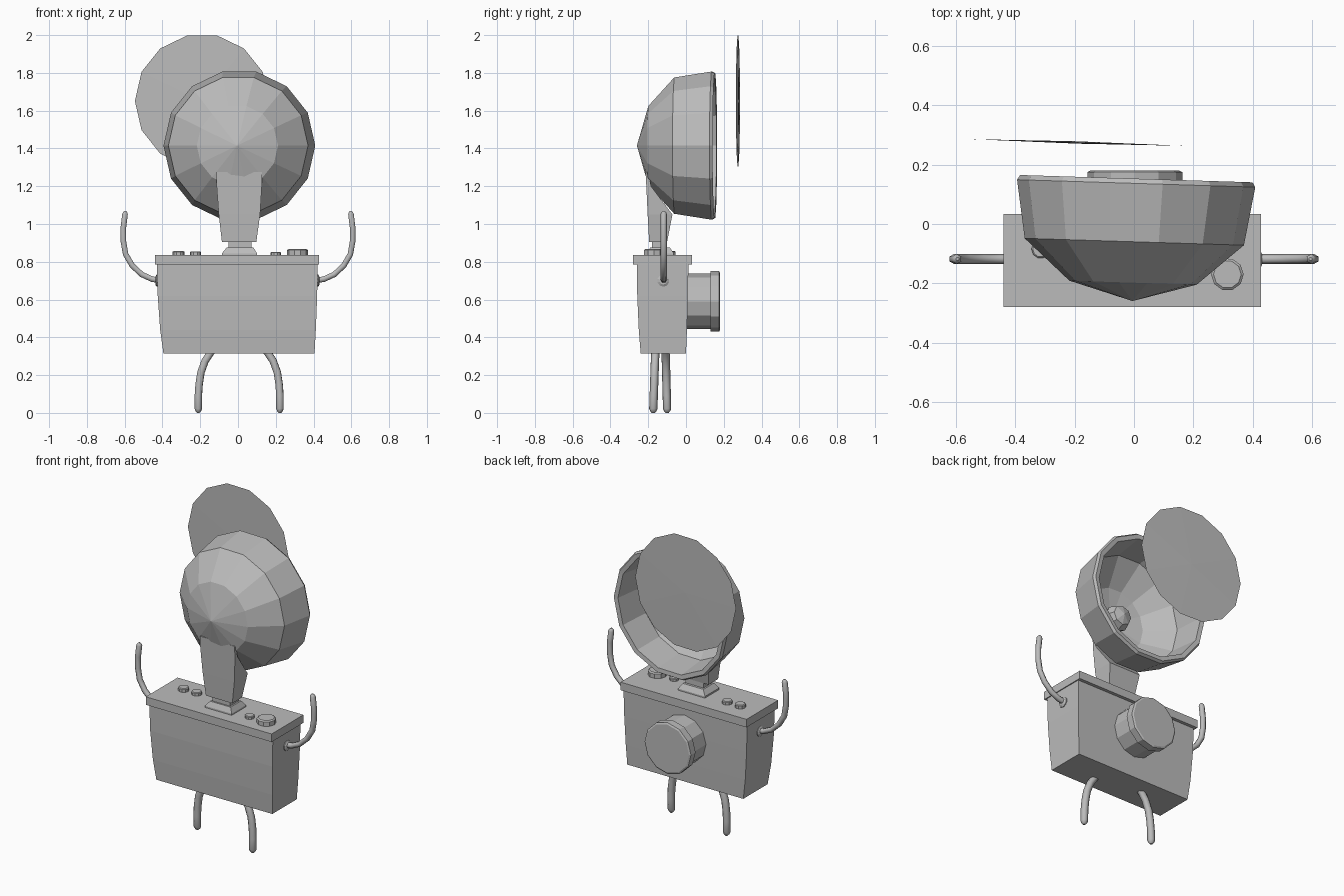
import bpy, bmesh, math
from mathutils import Matrix, Vector

if "Cube" in bpy.data.objects:
    bpy.data.objects.remove(bpy.data.objects["Cube"], do_unlink=True)

grey = bpy.data.materials.new("plain grey")
grey.use_nodes = True
grey.diffuse_color = (0.5, 0.5, 0.5, 1)
grey.node_tree.nodes["Principled BSDF"].inputs["Base Color"].default_value = (0.5, 0.5, 0.5, 1)

# Rotations that turn a lathe's z axis onto another axis
TO_Y = Matrix.Rotation(math.radians(-90), 4, "X")
TO_X = Matrix.Rotation(math.radians(90), 4, "Y")
UP = Matrix.Identity(4)


def finish(name, bm):
    bmesh.ops.recalc_face_normals(bm, faces=bm.faces[:])
    mesh = bpy.data.meshes.new(name)
    bm.to_mesh(mesh)
    bm.free()
    mesh.materials.append(grey)
    obj = bpy.data.objects.new(name, mesh)
    bpy.context.collection.objects.link(obj)
    return obj


def skin(bm, rings):
    """Join neighbouring rings with quads, or triangles at a single point."""
    for a, b in zip(rings, rings[1:]):
        n = max(len(a), len(b))
        for i in range(n):
            j = (i + 1) % n
            if len(a) == 1:
                bm.faces.new((a[0], b[i], b[j]))
            elif len(b) == 1:
                bm.faces.new((a[i], a[j], b[0]))
            else:
                bm.faces.new((a[i], a[j], b[j], b[i]))
    for end in (rings[0], rings[-1]):
        if len(end) > 2:
            bm.faces.new(end)


def lathe(name, profile, sides, place, turn=UP):
    """Revolve (radius, height) pairs and place the result."""
    bm = bmesh.new()
    rings = []
    for r, h in profile:
        count = sides if r > 0 else 1
        rings.append([bm.verts.new((r * math.cos(math.tau * i / sides),
                                    r * math.sin(math.tau * i / sides), h))
                      for i in range(count)])
    skin(bm, rings)
    bm.transform(Matrix.Translation(place) @ turn)
    return finish(name, bm)


def loft(name, levels):
    """Stack rectangles given as (z, x0, x1, y0, y1)."""
    bm = bmesh.new()
    skin(bm, [[bm.verts.new((x, y, z)) for x, y in
               ((x0, y0), (x1, y0), (x1, y1), (x0, y1))]
              for z, x0, x1, y0, y1 in levels])
    return finish(name, bm)


def tube(name, points, radius):
    """Bent tube with a rounded far end."""
    curve = bpy.data.curves.new(name, "CURVE")
    curve.dimensions = "3D"
    curve.bevel_depth = radius
    curve.bevel_resolution = 1
    curve.use_fill_caps = True
    points = [Vector(p) for p in points]
    tip = (points[-1] - points[-2]).normalized() * radius
    points += [points[-1] + tip * 0.6, points[-1] + tip]
    spline = curve.splines.new("POLY")
    spline.points.add(len(points) - 1)
    for p, co in zip(spline.points, points):
        p.co = (*co, 1)
    spline.points[-2].radius = 0.75
    spline.points[-1].radius = 0.35
    temp = bpy.data.objects.new(name, curve)
    bpy.context.collection.objects.link(temp)
    graph = bpy.context.evaluated_depsgraph_get()
    bm = bmesh.new()
    bm.from_mesh(bpy.data.meshes.new_from_object(temp.evaluated_get(graph)))
    bpy.data.objects.remove(temp, do_unlink=True)
    finish(name, bm)


# Body and lid
loft("body", [(0.315, -0.395, 0.405, -0.24, 0.0),
              (0.44, -0.412, 0.412, -0.25, 0.005),
              (0.62, -0.425, 0.419, -0.258, 0.01),
              (0.79, -0.43, 0.422, -0.26, 0.013)])
loft("lid", [(0.785, -0.44, 0.428, -0.28, 0.033),
             (0.835, -0.44, 0.428, -0.28, 0.033)])

# Lens
lathe("lens", [(0.147, 0), (0.147, 0.125), (0.16, 0.125), (0.16, 0.17),
               (0.15, 0.175)], 12, (0.003, 0.005, 0.59), TO_Y)

# Knobs on the lid
for name, x, y, r, h in (("large_knob", 0.315, -0.17, 0.055, 0.033),
                         ("small_knob", 0.2, -0.17, 0.028, 0.017),
                         ("outer_button", -0.315, -0.085, 0.031, 0.022),
                         ("inner_button", -0.225, -0.085, 0.03, 0.02)):
    lathe(name, [(r, -0.01), (r, h * 0.8), (r * 0.85, h)], 10, (x, y, 0.835))

# Mount, neck and bracket holding the dish
loft("mount", [(0.83, -0.085, 0.1, -0.205, -0.065),
               (0.845, -0.085, 0.1, -0.205, -0.065),
               (0.875, -0.06, 0.082, -0.19, -0.085)])
loft("neck", [(0.87, -0.05, 0.072, -0.18, -0.1),
              (0.91, -0.05, 0.072, -0.18, -0.1)])
loft("bracket", [(0.905, -0.085, 0.097, -0.195, -0.1),
                 (1.05, -0.102, 0.117, -0.203, -0.072),
                 (1.2, -0.113, 0.126, -0.21, -0.185),
                 (1.275, -0.113, 0.126, -0.214, -0.2)])

# Dish with a hollow inside, and its bulb
YAW = Matrix.Rotation(math.radians(-1.8), 4, "Z") @ TO_Y
dish_centre = (0.003, 0, 1.415)
lathe("dish", [(0, -0.26), (0.215, -0.198), (0.37, -0.06), (0.402, 0.137),
               (0.392, 0.153), (0.365, 0.15), (0.345, -0.04),
               (0.2, -0.17), (0, -0.215)], 14, dish_centre, YAW)
lathe("bulb", [(0.06, -0.22), (0.08, -0.15), (0.06, -0.1), (0, -0.08)],
      8, dish_centre, YAW)

# Thin round cover floating behind the dish
lathe("dish_cover", [(0, -0.004), (0.356, 0), (0, 0.004)], 14,
      (-0.19, 0.275, 1.651), YAW)

# Arms with shoulder collars, and legs
arm = [(0.4, 0.7), (0.455, 0.708), (0.51, 0.733), (0.56, 0.78), (0.595, 0.84),
       (0.607, 0.91), (0.607, 0.98), (0.598, 1.052)]
leg = [(0.115, 0.36), (0.15, 0.32), (0.18, 0.275), (0.202, 0.215),
       (0.212, 0.15), (0.216, 0.09), (0.216, 0.022)]
for side, s, hip, foot in (("left", 1, -0.16, -0.173), ("right", -1, -0.11, -0.1)):
    tube(side + "_arm", [(s * x, -0.118, z) for x, z in arm], 0.017)
    lathe(side + "_shoulder", [(0.032, -0.012), (0.032, 0.005), (0.02, 0.012)], 10,
          (s * 0.423 - 0.003, -0.12, 0.7), TO_X @ Matrix.Diagonal((1, 1, s, 1)))
    steps = len(leg) - 1
    tube(side + "_leg", [(s * x + 0.006, hip + (foot - hip) * i / steps, z)
                         for i, (x, z) in enumerate(leg)], 0.022)
